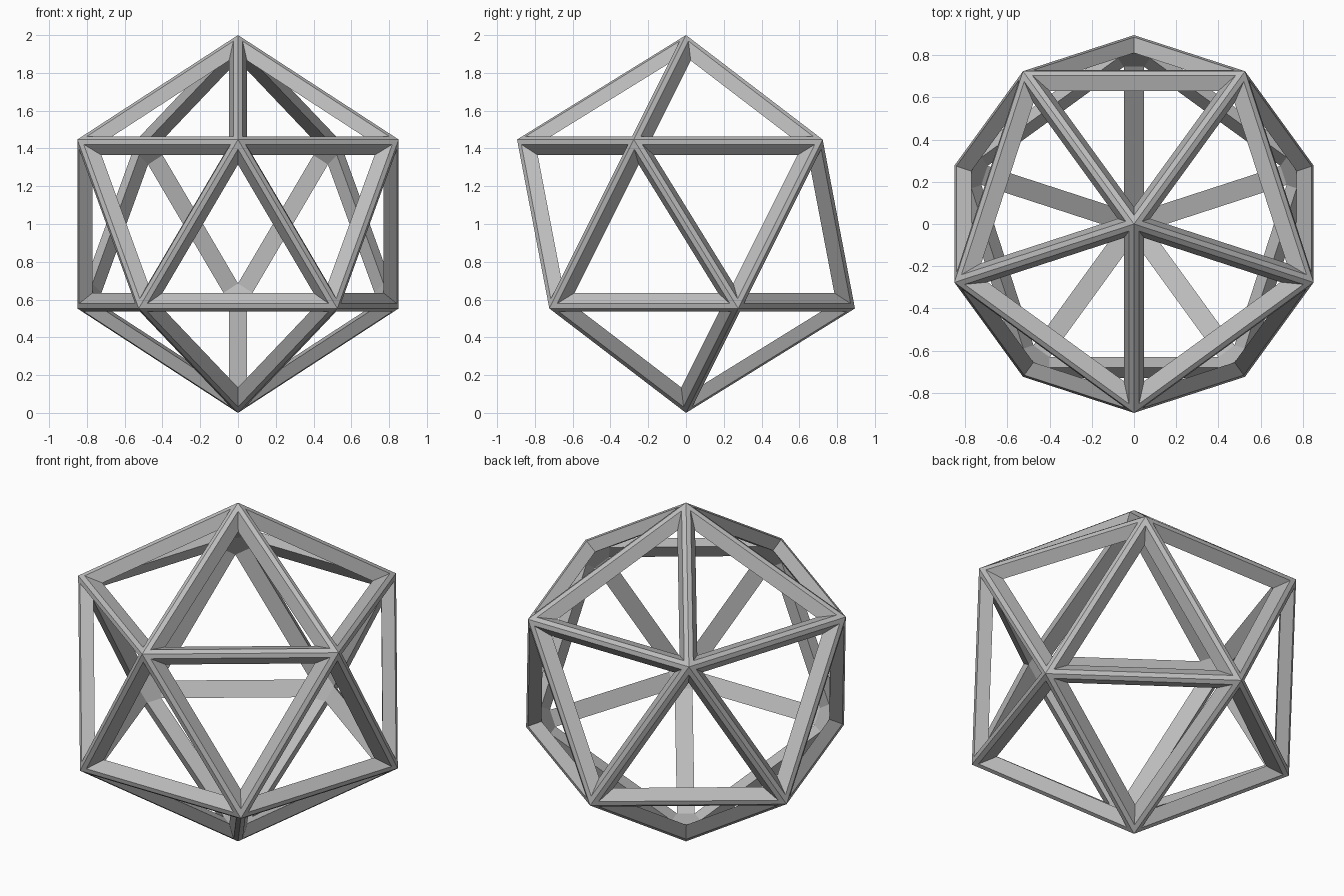
import bpy
import bmesh
import math
from mathutils import Matrix

default_cube = bpy.data.objects.get("Cube")
if default_cube:
    bpy.data.objects.remove(default_cube, do_unlink=True)

STRIP = 0.026    # width of the outer rim around each opening
INSET = 0.073    # distance of the inner opening from the edge
DEPTH = 0.058    # depth of the beams below each face

# Plain grey material
grey = bpy.data.materials.new("plain grey")
grey.use_nodes = True
grey.diffuse_color = (0.5, 0.5, 0.5, 1)
grey.node_tree.nodes["Principled BSDF"].inputs["Base Color"].default_value = (0.5, 0.5, 0.5, 1)

# Guide solid: an icosahedron standing on one corner
guide = bmesh.new()
bmesh.ops.create_icosphere(guide, subdivisions=1, radius=1)
turn = Matrix.Translation((0, 0, 1)) @ Matrix.Rotation(-math.pi / 2, 4, "Z")
bmesh.ops.transform(guide, matrix=turn, verts=guide.verts)
guide.normal_update()

frame = bmesh.new()
ridge = {v: frame.verts.new(v.co) for v in guide.verts}
inner = {}

# Outer rim strips and sloping opening walls
for face in guide.faces:
    centre = face.calc_center_median()
    rim = {}
    for v in face.verts:
        inward = (centre - v.co).normalized()
        rim[v] = frame.verts.new(v.co + inward * 2 * STRIP)
        inner[face, v] = frame.verts.new(v.co + inward * 2 * INSET - face.normal * DEPTH)
    for loop in face.loops:
        a, b = loop.vert, loop.link_loop_next.vert
        frame.faces.new((ridge[a], ridge[b], rim[b], rim[a]))
        frame.faces.new((rim[a], rim[b], inner[face, b], inner[face, a]))

# Flat inner side of each beam
for edge in guide.edges:
    a, b = edge.verts
    f, g = edge.link_faces
    frame.faces.new((inner[f, a], inner[f, b], inner[g, b], inner[g, a]))

# Flat inner cap at each corner
bmesh.ops.holes_fill(frame, edges=frame.edges[:], sides=5)
bmesh.ops.recalc_face_normals(frame, faces=frame.faces[:])

mesh = bpy.data.meshes.new("icosahedron_frame")
frame.to_mesh(mesh)
frame.free()
guide.free()
mesh.materials.append(grey)
bpy.context.collection.objects.link(bpy.data.objects.new("icosahedron_frame", mesh))
